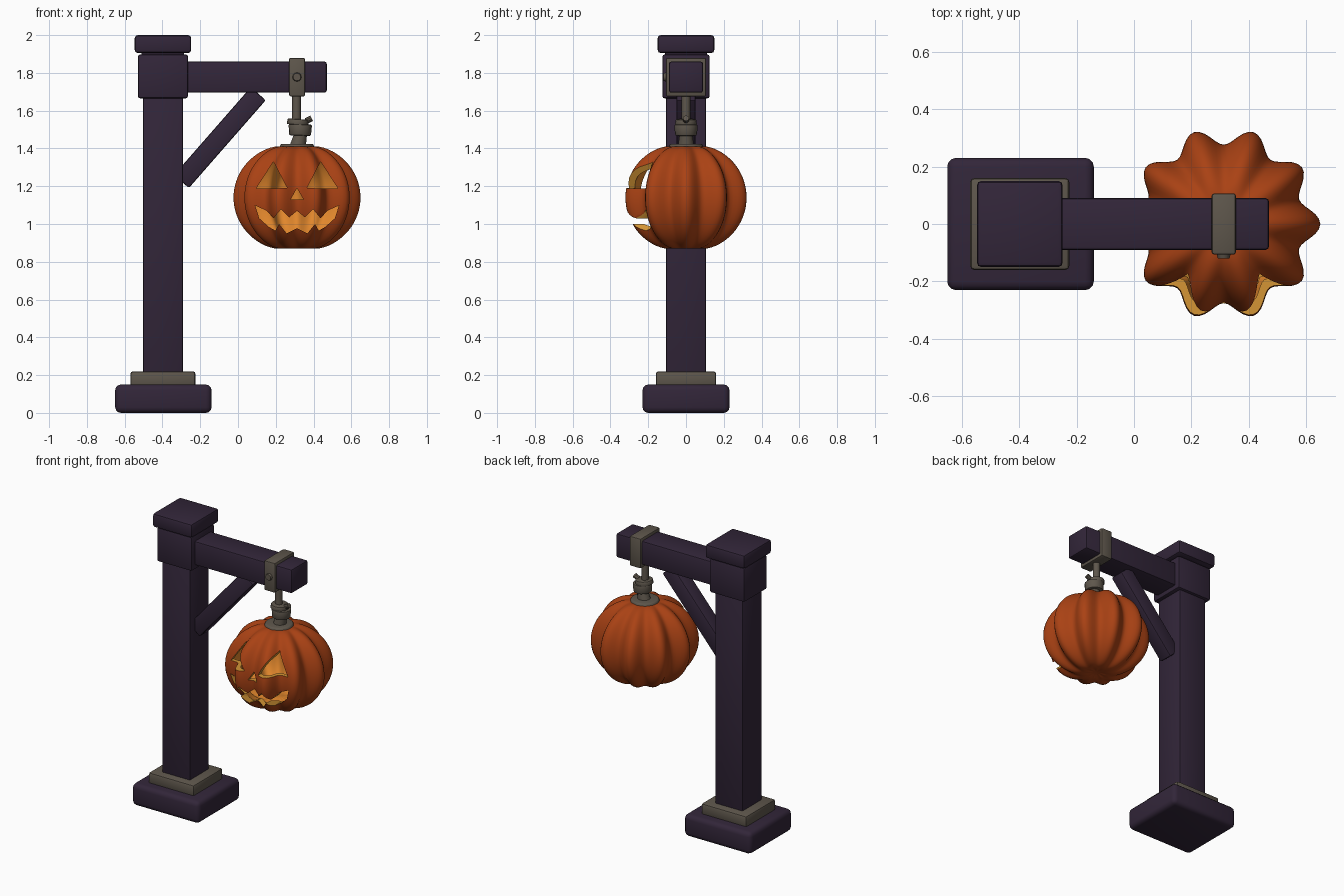
import bpy, bmesh, math
from mathutils import Matrix, Vector

if "Cube" in bpy.data.objects:
    bpy.data.objects.remove(bpy.data.objects["Cube"])


def mat(name, rgb):
    m = bpy.data.materials.new(name)
    m.diffuse_color = (*rgb, 1)
    m.use_nodes = True
    m.node_tree.nodes["Principled BSDF"].inputs["Base Color"].default_value = m.diffuse_color
    return m


WOOD = mat("dark_purple_wood", (0.032, 0.019, 0.041))
METAL = mat("grey_iron", (0.112, 0.094, 0.072))
SKIN = mat("pumpkin_orange", (0.40, 0.054, 0.007))
GLOW = mat("inner_glow", (0.75, 0.24, 0.025))
RIM = mat("cut_gold", (0.66, 0.30, 0.035))


def make(name, bm, mats):
    me = bpy.data.meshes.new(name)
    bm.to_mesh(me)
    bm.free()
    for m in mats:
        me.materials.append(m)
    ob = bpy.data.objects.new(name, me)
    bpy.context.collection.objects.link(ob)
    return ob


def smooth(ob, angle=35):
    bpy.ops.object.select_all(action='DESELECT')
    ob.select_set(True)
    bpy.context.view_layer.objects.active = ob
    bpy.ops.object.shade_smooth_by_angle(angle=math.radians(angle))


def box(name, x, y, z, m, bevel=0.012, rot=0.0, segs=2):
    """Bevelled box from (min, max) pairs, turned about its own y axis."""
    bm = bmesh.new()
    bmesh.ops.create_cube(bm, size=1)
    bmesh.ops.scale(bm, vec=(x[1] - x[0], y[1] - y[0], z[1] - z[0]), verts=bm.verts)
    bmesh.ops.bevel(bm, geom=bm.edges[:], offset=bevel, segments=segs, profile=0.5, affect='EDGES')
    c = Vector((sum(x) / 2, sum(y) / 2, sum(z) / 2))
    bm.transform(Matrix.Translation(c) @ Matrix.Rotation(rot, 4, 'Y'))
    ob = make(name, bm, [m])
    smooth(ob)
    return ob


def rod(name, a, b, r1, r2, m, n=16, bevel=0.0):
    """Round bar or cone from point a to point b."""
    a, b = Vector(a), Vector(b)
    d = b - a
    bm = bmesh.new()
    bmesh.ops.create_cone(bm, cap_ends=True, segments=n, radius1=r1, radius2=r2, depth=d.length)
    if bevel:
        caps = [e for e in bm.edges if abs(e.verts[0].co.z - e.verts[1].co.z) < 1e-5]
        bmesh.ops.bevel(bm, geom=caps, offset=bevel, segments=2, profile=0.5, affect='EDGES')
    bm.transform(Matrix.Translation((a + b) / 2) @ d.to_track_quat('Z', 'Y').to_matrix().to_4x4())
    ob = make(name, bm, [m])
    smooth(ob)
    return ob


# Post, plinth and cap
box("base_plinth", (-0.65, -0.14), (-0.23, 0.23), (0, 0.15), WOOD, 0.03, segs=3)
box("base_collar", (-0.57, -0.225), (-0.16, 0.16), (0.14, 0.22), METAL, 0.014)
box("post", (-0.502, -0.292), (-0.105, 0.105), (0.2, 1.7), WOOD, 0.008)
box("post_head", (-0.53, -0.265), (-0.125, 0.125), (1.665, 1.898), WOOD, 0.012)
box("post_neck", (-0.51, -0.285), (-0.11, 0.11), (1.88, 1.92), WOOD, 0.004)
box("post_cap", (-0.547, -0.248), (-0.15, 0.15), (1.905, 2.0), WOOD, 0.016)

# Arm and diagonal brace
box("arm_beam", (-0.3, 0.47), (-0.09, 0.09), (1.695, 1.86), WOOD, 0.012)
box("brace", (-0.405, 0.213), (-0.05, 0.05), (1.405, 1.51), WOOD, 0.01, rot=-math.radians(48.8))

# Iron strap with bolts, and hanging rod
box("arm_strap", (0.27, 0.355), (-0.107, 0.107), (1.675, 1.88), METAL, 0.01)
rod("strap_bolt", (0.312, -0.10, 1.778), (0.312, -0.12, 1.778), 0.026, 0.02, METAL, 12)
rod("hanging_rod", (0.31, 0, 1.52), (0.31, 0, 1.69), 0.023, 0.023, METAL, 12)
rod("rod_flange", (0.316, 0, 1.525), (0.318, 0, 1.555), 0.058, 0.055, METAL, 16, 0.006)
rod("flange_knob", (0.36, 0, 1.545), (0.39, 0, 1.56), 0.016, 0.016, METAL, 10)
rod("stem_cap", (0.328, 0, 1.468), (0.33, 0, 1.528), 0.058, 0.062, METAL, 16, 0.008)
rod("stem", (0.312, 0, 1.39), (0.335, 0, 1.49), 0.045, 0.032, METAL, 12)
rod("stem_disc", (0.312, 0, 1.395), (0.312, 0, 1.424), 0.098, 0.085, METAL, 24, 0.006)

# Pumpkin: ribbed outer skin and inner wall
CX, CZ, N, ROWS = 0.3125, 1.14, 120, 40


def skin(bm, radius, half, inner):
    def point(i, j):
        phi = math.pi * (i / ROWS - 0.5)
        th = 2 * math.pi * j / N
        flat = math.cos(phi) ** 0.9
        r = radius * flat * (1 + 0.098 * math.cos(10 * th))
        dip = 1 - 0.1 * math.exp(-(flat / 0.25) ** 2)
        z = CZ + half * math.sin(phi) * dip * 1.015
        return (CX + r * math.cos(th), r * math.sin(th), z)

    rings = [[bm.verts.new(point(i, j)) for j in range(N)] for i in range(1, ROWS)]
    faces = []
    for a, b in zip(rings, rings[1:]):
        for j in range(N):
            k = (j + 1) % N
            faces.append(bm.faces.new((a[j], a[k], b[k], b[j])))
    for s, ring in ((-1, rings[0]), (1, rings[-1])):
        tip = bm.verts.new((CX, 0, CZ + s * half * 0.9 * 1.015))
        for j in range(N):
            k = (j + 1) % N
            faces.append(bm.faces.new((ring[j], ring[k], tip) if s > 0 else (ring[k], ring[j], tip)))
    for f in faces:
        f.material_index = 1 if inner else 0
    if inner:
        bmesh.ops.reverse_faces(bm, faces=faces)


bm = bmesh.new()
skin(bm, 0.306, 0.283, False)
skin(bm, 0.270, 0.248, True)
PARTS = [SKIN, GLOW, RIM]
pumpkin = make("pumpkin", bm, PARTS)

# Face cutters: eyes, nose and toothed mouth, as offsets from the pumpkin centre line
eye = [(-0.217, 1.187), (-0.052, 1.19), (-0.125, 1.33)]
nose = [(-0.034, 1.13), (0.034, 1.13), (0, 1.19)]
lower = [(-0.2, 1.03), (-0.15, 0.985), (-0.115, 0.965), (-0.095, 1.0), (-0.055, 0.95)]
upper = [(-0.222, 1.098), (-0.16, 1.07), (-0.125, 1.03), (-0.085, 1.078), (-0.042, 1.035)]


def flip(pts):
    return [(-x, z) for x, z in reversed(pts)]


mouth = lower + [(0, 0.978)] + flip(lower) + flip(upper)[::-1] + [(0, 1.07)] + upper[::-1]
bm = bmesh.new()
for shape in (eye, flip(eye), nose, mouth):
    f = bm.faces.new([bm.verts.new((CX + x, -0.5, z)) for x, z in shape])
    ext = bmesh.ops.extrude_face_region(bm, geom=[f])
    moved = [v for v in ext["geom"] if isinstance(v, bmesh.types.BMVert)]
    bmesh.ops.translate(bm, vec=(0, 0.45, 0), verts=moved)
bmesh.ops.recalc_face_normals(bm, faces=bm.faces)
for f in bm.faces:
    f.material_index = 2
cutter = make("face_cutter", bm, PARTS)
cutter.hide_render = True

# Carve the face, keep the result, drop the cutter
mod = pumpkin.modifiers.new("carve", 'BOOLEAN')
mod.operation = 'DIFFERENCE'
mod.solver = 'EXACT'
mod.object = cutter
deps = bpy.context.evaluated_depsgraph_get()
carved = bpy.data.meshes.new_from_object(pumpkin.evaluated_get(deps))
pumpkin.modifiers.clear()
pumpkin.data = carved
bpy.data.objects.remove(cutter)
smooth(pumpkin, 40)
